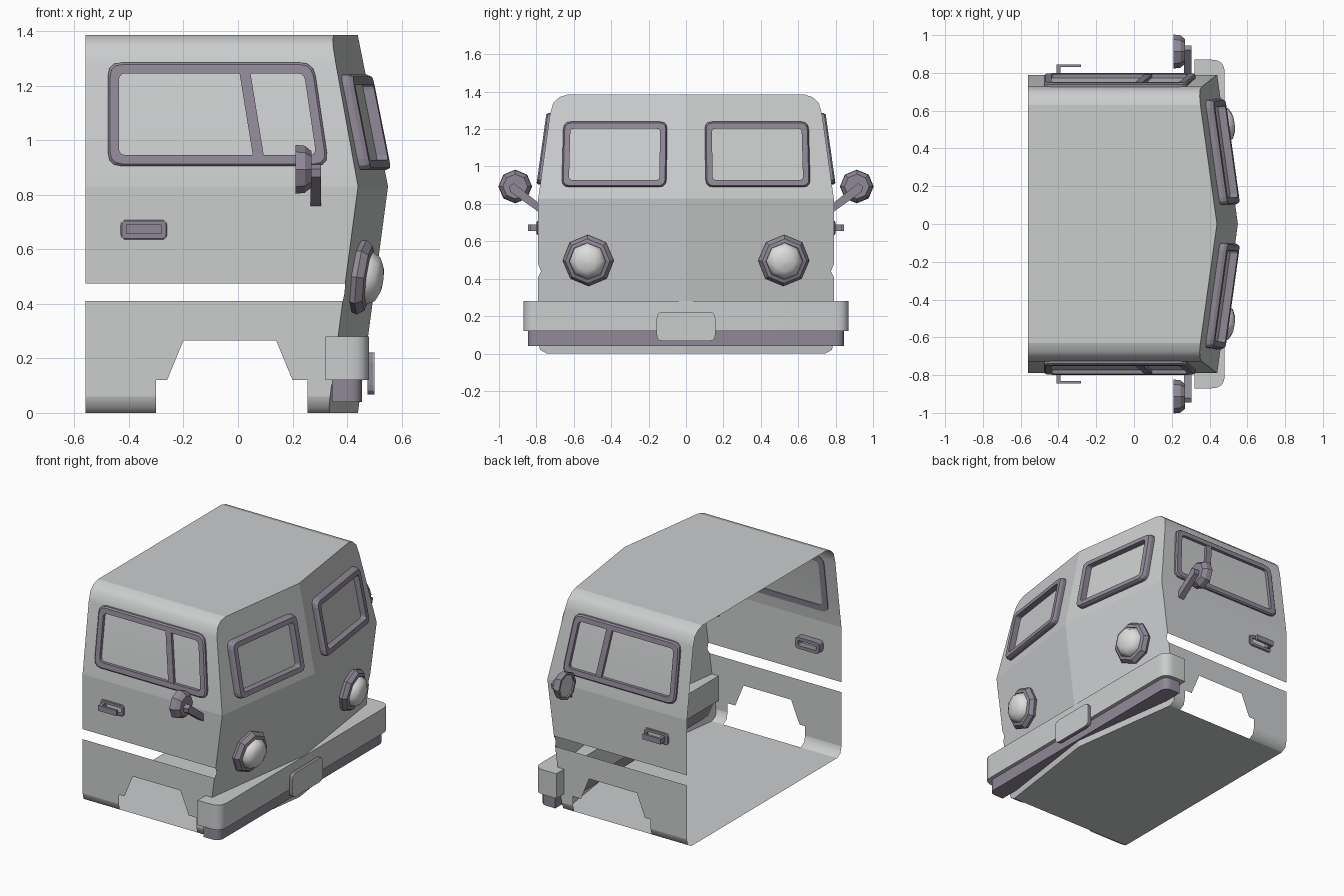
import bpy, bmesh, math
from mathutils import Vector

if "Cube" in bpy.data.objects:
    bpy.data.objects.remove(bpy.data.objects["Cube"])


def material(name, rgb):
    m = bpy.data.materials.new(name)
    m.use_nodes = True
    m.diffuse_color = (*rgb, 1)
    m.node_tree.nodes["Principled BSDF"].inputs["Base Color"].default_value = (*rgb, 1)
    return m


PAINT = material("light grey paint", (0.6, 0.61, 0.615))
TRIM = material("purple grey trim", (0.28, 0.25, 0.31))
LENS = material("pale lens", (0.72, 0.73, 0.72))

BACK, BELT, HALF = -0.56, 0.83, 0.79


def nose_x(y, z):
    """Front surface: V-shaped in plan, folded at the belt line."""
    slope = 0.2 if z > BELT else 0.133
    return 0.55 - 0.139 * abs(y) - slope * abs(z - BELT)


def finish(name, bm, mats, angle=None):
    bmesh.ops.remove_doubles(bm, verts=bm.verts, dist=0.0005)
    bmesh.ops.recalc_face_normals(bm, faces=bm.faces)
    mesh = bpy.data.meshes.new(name)
    bm.to_mesh(mesh)
    bm.free()
    for m in mats:
        mesh.materials.append(m)
    ob = bpy.data.objects.new(name, mesh)
    bpy.context.collection.objects.link(ob)
    if angle:
        bpy.ops.object.select_all(action='DESELECT')
        ob.select_set(True)
        bpy.context.view_layer.objects.active = ob
        bpy.ops.object.shade_smooth_by_angle(angle=math.radians(angle))
    return ob


def face(bm, pts, smooth=False):
    f = bm.faces.new([bm.verts.new(p) for p in pts])
    f.smooth = smooth
    return f


def rounded(pts, r, n=3):
    """Round the corners of a 2D outline."""
    out = []
    for i, p in enumerate(pts):
        p = Vector(p)
        a = p + (Vector(pts[i - 1]) - p).normalized() * r
        b = p + (Vector(pts[(i + 1) % len(pts)]) - p).normalized() * r
        for k in range(n + 1):
            t = k / n
            out.append(a * (1 - t) ** 2 + p * 2 * t * (1 - t) + b * t * t)
    return out


def inset(pts, d):
    """Move the sides of a counter-clockwise outline inwards."""
    out = []
    for i, p in enumerate(pts):
        p = Vector(p)
        e = (p - Vector(pts[i - 1])).normalized()
        f = (Vector(pts[(i + 1) % len(pts)]) - p).normalized()
        out.append(p + (f - e) * d / (e.x * f.y - e.y * f.x))
    return out


def loft(name, loops, mats, caps=True, closed=False, angle=None):
    bm = bmesh.new()
    pairs = list(zip(loops, loops[1:]))
    if closed:
        pairs.append((loops[-1], loops[0]))
    for a, b in pairs:
        for i in range(len(a)):
            face(bm, [a[i - 1], a[i], b[i], b[i - 1]])
    if caps:
        face(bm, loops[0])
        face(bm, loops[-1])
    return finish(name, bm, mats, angle)


def prism(name, pts, w0, w1, place, mat=TRIM, angle=None):
    return loft(name, [[place(p[0], p[1], w) for p in pts] for w in (w0, w1)], [mat], angle=angle)


def ring(name, pts, width, w0, w1, r, place, mat=TRIM):
    """Bevelled frame following a rounded outline."""
    steps = [(0, w0), (0, w1 * 0.6), (width * 0.2, w1), (width, w1), (width, w0)]
    loops = []
    for d, w in steps:
        out = rounded(inset(pts, d), max(r - d * 0.6, 0.008))
        loops.append([place(p.x, p.y, w) for p in out])
    return loft(name, loops, [mat], caps=False, closed=True)


def lathe(name, profile, origin, axis, mats, angle=None, caps=True):
    """Eight-sided turned part; profile holds (distance, radius)."""
    q = Vector(axis).normalized().to_track_quat('Z', 'Y')
    loops = []
    for d, r in profile:
        angs = [math.tau * k / 8 for k in range(8)]
        loops.append([Vector(origin) + q @ Vector((r * math.cos(a), r * math.sin(a), d)) for a in angs])
    return loft(name, loops, mats, caps, angle=angle)


def rect(x0, x1, z0, z1):
    return [(x0, z0), (x1, z0), (x1, z1), (x0, z1)]


# Cab shell: open at the back, with a slot along each side
sill = [(0.745, 0), (0.78, 0.02), (HALF, 0.06)]
upper = [(HALF, 0.475), (HALF, BELT), (0.727, 1.28), (0.71, 1.34), (0.675, 1.372), (0.63, 1.385)]
arch_back, arch_front = -0.3, 0.255
bm = bmesh.new()
for s in (1, -1):
    # upper side and rounded roof edge
    for i, ((y0, z0), (y1, z1)) in enumerate(zip(upper, upper[1:])):
        face(bm, [(BACK, s * y0, z0), (nose_x(y0, z0), s * y0, z0),
                  (nose_x(y1, z1), s * y1, z1), (BACK, s * y1, z1)], i > 0)
    # lower side with the wheel arch
    wall = [(BACK, 0.06), (BACK, 0.41), (nose_x(HALF, 0.41), 0.41), (nose_x(HALF, 0.06), 0.06),
            (arch_front, 0.06), (arch_front, 0.12), (0.2, 0.12), (0.14, 0.265),
            (-0.2, 0.265), (-0.26, 0.12), (arch_back, 0.12), (arch_back, 0.06)]
    face(bm, [(x, s * HALF, z) for x, z in wall])
    # rounded sill either side of the arch
    for (y0, z0), (y1, z1) in zip(sill, sill[1:]):
        for a0, a1, b0, b1 in ((BACK, arch_back, BACK, arch_back),
                               (arch_front, nose_x(y0, z0), arch_front, nose_x(y1, z1))):
            face(bm, [(a0, s * y0, z0), (a1, s * y0, z0), (b1, s * y1, z1), (b0, s * y1, z1)], True)
    # nose panels below and above the belt line
    low = [(0, 0)] + sill + [(HALF, 0.41), (0.775, 0.44), (HALF, 0.475), (HALF, BELT), (0, BELT)]
    high = [(0, BELT)] + upper[1:] + [(0, 1.385)]
    for part in (low, high):
        face(bm, [(nose_x(y, z), s * y, z) for y, z in part])
# floor and roof
for y, z in ((0.745, 0), (0.63, 1.385)):
    face(bm, [(BACK, -y, z), (nose_x(y, z), -y, z), (nose_x(0, z), 0, z),
              (nose_x(y, z), y, z), (BACK, y, z)])
finish("cab_shell", bm, [PAINT])

for s, side in ((1, "left"), (-1, "right")):
    def on_side(x, z, w):
        return (x, s * (HALF - max(z - BELT, 0) * 0.14 + w), z)

    def on_nose(y, z, w):
        return (nose_x(y, z) + w, s * y, z)

    # Side window frame and divider
    ring(side + "_side_window_frame", [(-0.477, 0.905), (0.333, 0.905), (0.277, 1.285), (-0.477, 1.285)],
         0.04, -0.005, 0.02, 0.05, on_side)
    prism(side + "_window_divider", [(0.055, 0.94), (0.095, 0.94), (0.045, 1.25), (0.005, 1.25)],
          -0.005, 0.018, on_side)
    # Windscreen frame
    ring(side + "_windscreen_frame", [(0.105, 0.89), (0.665, 0.89), (0.655, 1.24), (0.1, 1.24)],
         0.038, -0.005, 0.04, 0.04, on_nose)

    # Door handle: surround, grip and stem
    ring(side + "_handle_surround", rect(-0.43, -0.26, 0.635, 0.708), 0.02, -0.045, 0.008, 0.02, on_side)
    prism(side + "_handle_grip", rect(-0.41, -0.28, 0.655, 0.69), 0.04, 0.055, on_side)
    prism(side + "_handle_stem", rect(-0.41, -0.39, 0.655, 0.69), -0.005, 0.05, on_side)

    # Headlight rim and domed lens
    spot = Vector((nose_x(0.52, 0.5), s * 0.52, 0.5))
    axis = Vector((1, s * 0.139, -0.133))
    lathe(side + "_headlight_rim", [(-0.02, 0.125), (0.02, 0.138), (0.045, 0.12), (0.05, 0.1), (0.03, 0.09)],
          spot, axis, [TRIM])
    lathe(side + "_headlight_lens", [(0.02, 0.1), (0.05, 0.097), (0.08, 0.08), (0.094, 0.05), (0.1, 0.005)],
          spot, axis, [LENS], 60)

    # Wing mirror: housing, glass and arm
    hub = (0.21, s * 0.913, 0.893)
    lathe(side + "_mirror_housing", [(0.012, 0.07), (0, 0.075), (0, 0.09), (0.035, 0.086), (0.06, 0.066)],
          hub, (1, 0, 0), [TRIM])
    lathe(side + "_mirror_glass", [(0.008, 0.072), (0.011, 0.072)], hub, (1, 0, 0), [PAINT])
    arm = [(0.7, 0.735), (0.715, 0.705), (0.94, 0.865), (0.945, 0.895), (0.92, 0.91)]
    prism(side + "_mirror_arm", arm, 0.265, 0.305, lambda y, z, w: (w, s * y, z))


# Bumper: upper beam and lower valance with rounded front corners
def flat(x, y, w):
    return (x, y, w)


def beam(x0, x1, y, r):
    front = rounded([(x0, -y), (x1, -y), (x1, y), (x0, y)], r, 5)
    return [(x0, -y)] + [p for p in front if p.x > x0 + r + 0.001] + [(x0, y)]


prism("bumper_beam", beam(0.32, 0.48, 0.87, 0.07), 0.12, 0.28, flat, PAINT, 30)
prism("bumper_valance", beam(0.345, 0.455, 0.845, 0.05), 0.04, 0.12, flat, TRIM, 30)

# Blank plate with a pale face
plate = rounded(rect(-0.157, 0.157, 0.067, 0.222), 0.035)
prism("plate_backing", plate, 0.475, 0.496, lambda y, z, w: (w, y, z))
prism("plate_face", plate, 0.496, 0.5, lambda y, z, w: (w, y, z), PAINT)
